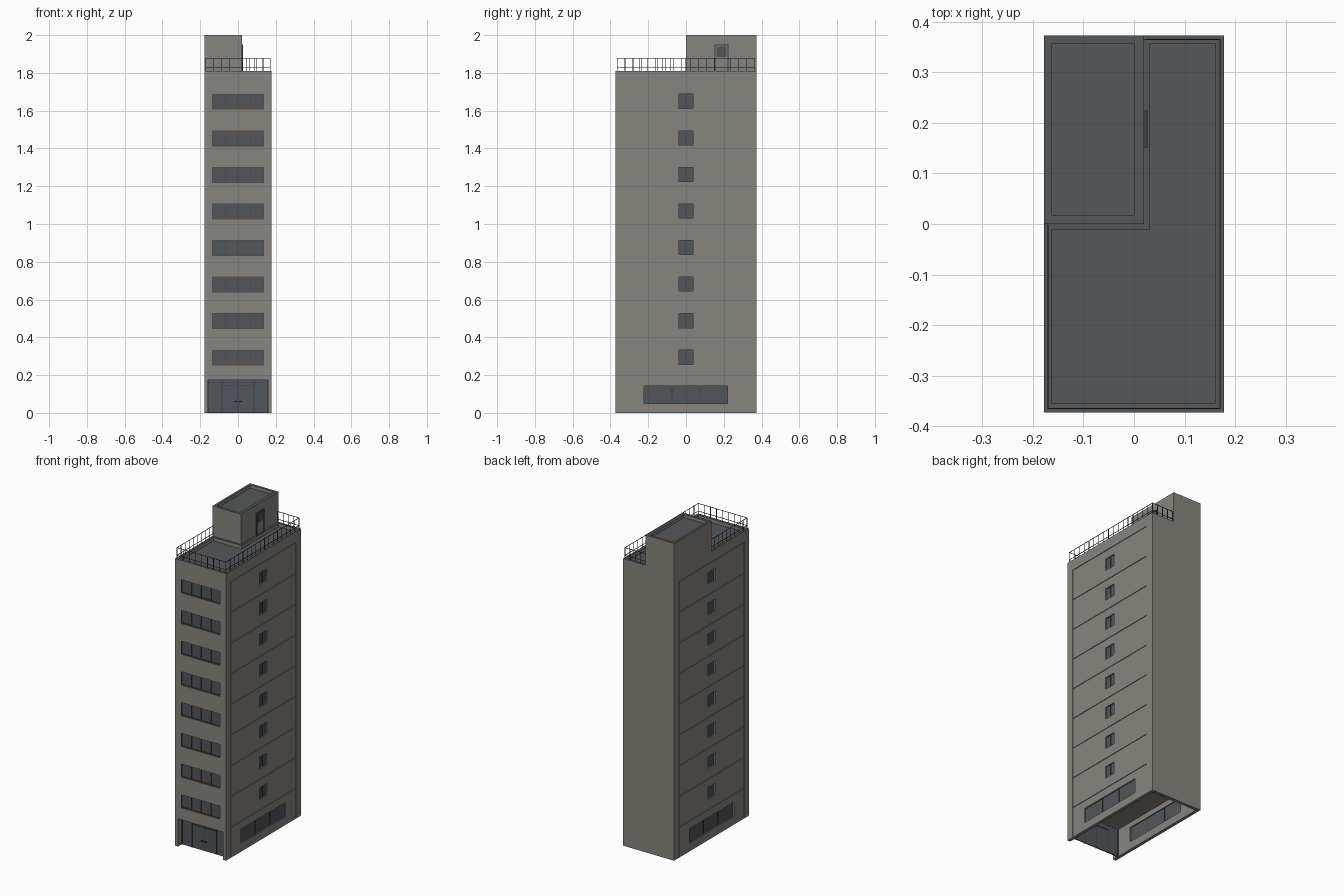
import bpy, bmesh
from mathutils import Vector

if "Cube" in bpy.data.objects:
    bpy.data.objects.remove(bpy.data.objects["Cube"])


def material(name, rgb):
    m = bpy.data.materials.new(name)
    m.diffuse_color = (*rgb, 1)
    m.use_nodes = True
    m.node_tree.nodes["Principled BSDF"].inputs["Base Color"].default_value = m.diffuse_color
    return m


WALL = material("warm grey concrete", (0.245, 0.235, 0.21))
ROOF = material("dark roof grey", (0.088, 0.098, 0.104))
GLASS = material("dark glass", (0.082, 0.094, 0.104))
FRAME = material("brown window frame", (0.075, 0.065, 0.04))
METAL = material("dark metal", (0.05, 0.052, 0.054))

X, Y, H, TOP = 0.178, 0.373, 1.81, 2.0     # half width, half depth, roof, top
STEP = 0.1936                              # storey height


def boxes(name, spans, mats):
    """One object from boxes given as (x0, x1, y0, y1, z0, z1)."""
    bm = bmesh.new()
    for x0, x1, y0, y1, z0, z1 in spans:
        vs = bmesh.ops.create_cube(bm, size=1)["verts"]
        size = Vector((x1 - x0, y1 - y0, z1 - z0))
        mid = Vector((x0 + x1, y0 + y1, z0 + z1)) / 2
        for v in vs:
            v.co = v.co * size + mid
    me = bpy.data.meshes.new(name)
    bm.to_mesh(me)
    bm.free()
    ob = bpy.data.objects.new(name, me)
    bpy.context.collection.objects.link(ob)
    for m in mats:
        me.materials.append(m)
    return ob


def cut(ob, spans):
    """Subtract a group of separate boxes and apply."""
    cutter = boxes("cutter", spans, [WALL])
    mod = ob.modifiers.new("cut", 'BOOLEAN')
    mod.operation, mod.solver, mod.object = 'DIFFERENCE', 'EXACT', cutter
    bpy.context.view_layer.objects.active = ob
    bpy.ops.object.modifier_apply(modifier=mod.name)
    bpy.data.objects.remove(cutter)


def both(spans):
    """Repeat boxes mirrored in x."""
    return spans + [(-b, -a, c, d, e, f) for a, b, c, d, e, f in spans]


def dark_tops(ob):
    """Roof colour on upward faces near the top."""
    for p in ob.data.polygons:
        if p.normal.z > 0.9 and p.center.z > 1.75:
            p.material_index = 1


# Main tower
tower = boxes("tower_walls", [(-X, X, -Y, Y, 0, H)], [WALL, ROOF])
front_rows = [0.25 + STEP * i for i in range(8)]
side_rows = [0.257 + STEP * i for i in range(8)]
cut(tower, [(-0.158, 0.158, -0.5, 0.353, -0.1, 0.175)])              # lobby
cut(tower, [(-0.138, 0.137, -0.5, -Y + 0.014, z, z + 0.084) for z in front_rows])
cut(tower, both([(X - 0.012, 0.3, -0.038, 0.036, z, z + 0.075) for z in side_rows]))
cut(tower, both([(0.14, 0.3, -0.222, 0.221, 0.05, 0.142)]))          # lobby windows
cut(tower, both([(X - 0.004, 0.3, -0.325, 0.322, 1.739 - STEP * k, 1.743 - STEP * k)
                 for k in range(9)]))                                # floor joints
cut(tower, both([(X - 0.004, 0.3, y - 0.002, y + 0.002, -0.1, 1.743)
                 for y in (-0.325, 0.322)]))                         # vertical joints
cut(tower, [(-0.162, 0.16, -0.355, -0.012, H - 0.022, 2.1)])         # sunken roof
cut(tower, [(0.032, 0.16, -0.1, 0.357, H - 0.022, 2.1)])
dark_tops(tower)

# Stair house on the roof
house = boxes("stair_house", [(-X, 0.02, 0, Y, H, TOP)], [WALL, ROOF])
cut(house, [(-0.162, 0.0, 0.018, 0.357, TOP - 0.02, 2.1)])
dark_tops(house)
boxes("stair_house_door", [(0.018, 0.024, 0.155, 0.22, H, 1.945)], [WALL])
boxes("stair_house_door_pane", [(0.02, 0.026, 0.161, 0.214, 1.885, 1.94)], [GLASS])
boxes("stair_house_door_frame",
      [(0.018, 0.027, y, y + 0.004, H, 1.949) for y in (0.151, 0.22)]
      + [(0.018, 0.027, 0.155, 0.22, 1.945, 1.949)], [METAL])

# Front windows: glass, surround and mullions
boxes("front_window_glass", [(-0.138, 0.137, -Y + 0.01, -Y + 0.016, z, z + 0.084)
                             for z in front_rows], [GLASS])
frames = []
for z in front_rows:
    y0, y1 = -Y + 0.004, -Y + 0.012
    frames += [(-0.138, 0.137, y0, y1, z, z + 0.003),
               (-0.138, 0.137, y0, y1, z + 0.081, z + 0.084)]
    for i in range(5):
        x = -0.1365 + 0.068 * i
        frames.append((x - 0.0015, x + 0.0015, y0, y1, z, z + 0.084))
boxes("front_window_frames", frames, [FRAME])

# Side windows
boxes("side_window_glass", both([(X - 0.014, X - 0.008, -0.038, 0.036, z, z + 0.075)
                                 for z in side_rows]), [GLASS])
boxes("side_window_mullions", both([(X - 0.009, X - 0.005, -0.002, 0.001, z, z + 0.075)
                                    for z in side_rows]), [METAL])
boxes("lobby_window_glass", both([(0.165, 0.17, -0.222, 0.221, 0.05, 0.142)]), [GLASS])
boxes("lobby_window_mullions", both([(0.162, 0.173, y - 0.002, y + 0.002, 0.05, 0.142)
                                     for y in (-0.074, 0.073)]), [METAL])

# Entrance glazing, doors and handles
YD = -0.335
boxes("entrance_glass", [(-0.158, 0.158, YD, YD + 0.006, 0, 0.175)], [GLASS])
boxes("entrance_frames", [(x - 0.002, x + 0.002, YD - 0.003, YD + 0.009, 0, 0.175)
                          for x in (-0.156, -0.085, 0, 0.085, 0.156)]
      + [(-0.085, 0.085, YD - 0.003, YD + 0.009, 0.144, 0.148)], [METAL])
boxes("door_handles", both([(0.006, 0.02, YD - 0.009, YD, 0.058, 0.063)]), [METAL])

# Roof railing: each run is a straight line of posts with two rails
R = 0.0013
XR, YR = 0.17, 0.365
bars = []
for (xa, ya), (xb, yb) in [((-XR, -YR), (XR, -YR)), ((XR, -YR), (XR, YR)),
                           ((XR, YR), (0.022, YR)), ((-XR, -YR), (-XR, -0.002))]:
    length = abs(xb - xa) + abs(yb - ya)
    n = round(length / 0.042)
    for i in range(n + 1):
        x, y = xa + (xb - xa) * i / n, ya + (yb - ya) * i / n
        bars.append((x - R, x + R, y - R, y + R, H, 1.88))
    for z in (1.83, 1.878):
        bars.append((min(xa, xb) - R, max(xa, xb) + R,
                     min(ya, yb) - R, max(ya, yb) + R, z - R, z + R))
boxes("roof_railing", bars, [METAL])
